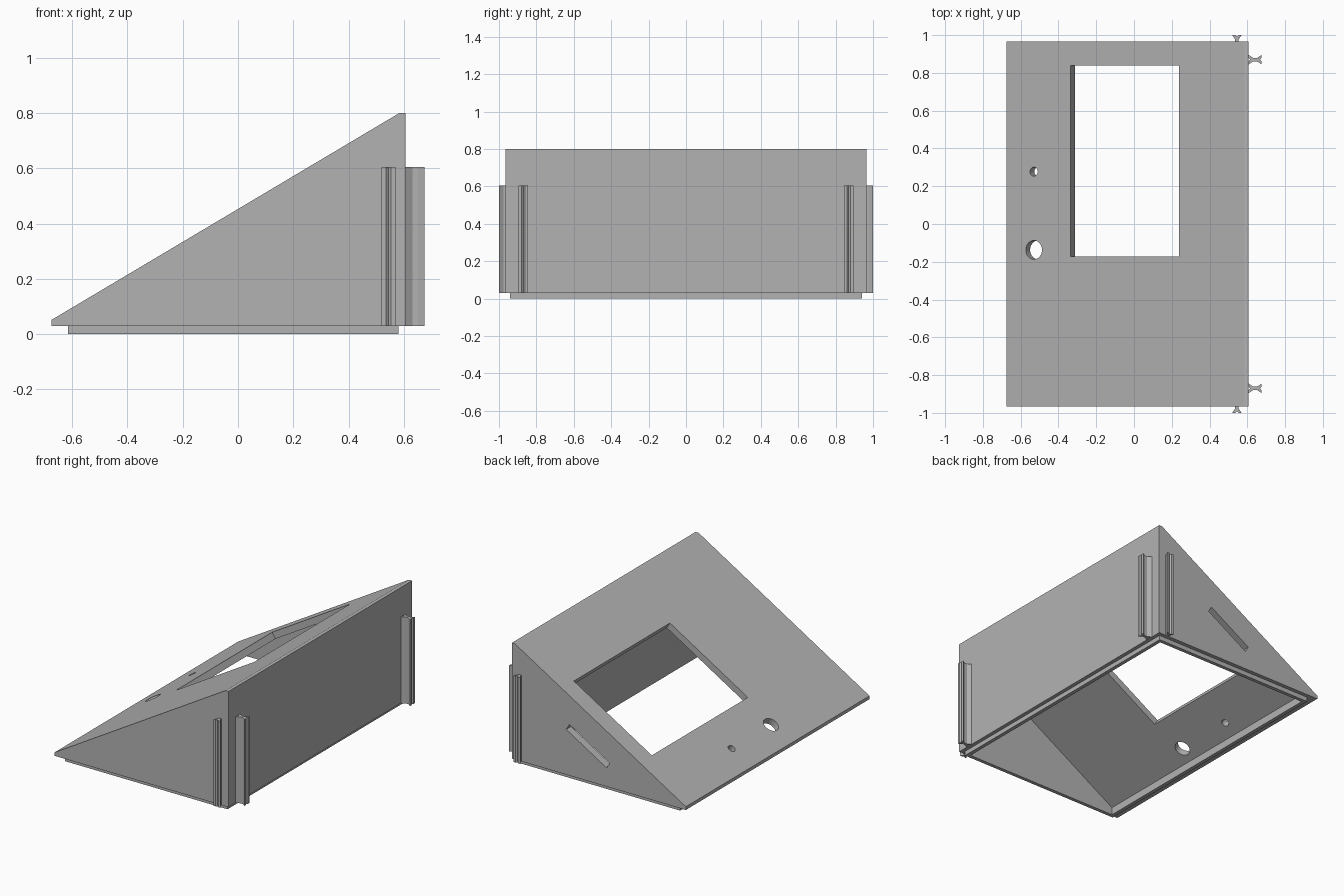
import bpy, bmesh, math
from mathutils import Matrix, Vector

cube = bpy.data.objects.get("Cube")
if cube:
    bpy.data.objects.remove(cube, do_unlink=True)

grey = bpy.data.materials.new("plain grey")
grey.use_nodes = True
colour = (0.45, 0.45, 0.45, 1)
grey.diffuse_color = colour
grey.node_tree.nodes["Principled BSDF"].inputs["Base Color"].default_value = colour

# Main dimensions
LEFT, RIGHT, HALF_Y = -0.675, 0.606, 0.966
BASE, TIP, TOP, RIDGE = 0.03, 0.052, 0.80, 0.583
WALL, SKIN = 0.05, 0.045
SLOPE = math.atan2(TOP - TIP, RIDGE - LEFT)


def slope_z(x):
    return TIP + (x - LEFT) * math.tan(SLOPE)


def new_object(name, bm):
    bmesh.ops.recalc_face_normals(bm, faces=bm.faces)
    mesh = bpy.data.meshes.new(name)
    bm.to_mesh(mesh)
    bm.free()
    mesh.materials.append(grey)
    obj = bpy.data.objects.new(name, mesh)
    bpy.context.collection.objects.link(obj)
    return obj


def prism(name, outline, start, depth):
    """Extrude a closed outline of 3D points along a vector."""
    bm = bmesh.new()
    face = bm.faces.new([bm.verts.new(Vector(p) + Vector(start)) for p in outline])
    side = bmesh.ops.extrude_face_region(bm, geom=[face])["geom"]
    verts = [v for v in side if isinstance(v, bmesh.types.BMVert)]
    bmesh.ops.translate(bm, verts=verts, vec=depth)
    return new_object(name, bm)


def side_prism(name, profile, half):
    return prism(name, [(x, 0, z) for x, z in profile], (0, -half, 0), (0, 2 * half, 0))


def tilted(x, y, z):
    return Matrix.Translation((x, y, z)) @ Matrix.Rotation(-SLOPE, 4, "Y")


def box(name, matrix, size):
    bm = bmesh.new()
    bmesh.ops.create_cube(bm, size=1, matrix=matrix @ Matrix.Diagonal((*size, 1)))
    return new_object(name, bm)


def cylinder(name, matrix, radius):
    bm = bmesh.new()
    bmesh.ops.create_cone(bm, cap_ends=True, segments=32, radius1=radius,
                          radius2=radius, depth=0.2, matrix=matrix)
    return new_object(name, bm)


def cut(target, cutter):
    cutter.hide_render = True
    mod = target.modifiers.new("cut", "BOOLEAN")
    mod.operation = "DIFFERENCE"
    mod.solver = "EXACT"
    mod.object = cutter
    bpy.context.view_layer.objects.active = target
    bpy.ops.object.modifier_apply(modifier=mod.name)


# Wedge housing and the stepped lip under it
housing = side_prism("housing", [(LEFT, BASE), (LEFT, TIP), (RIDGE, TOP),
                                 (RIGHT, TOP), (RIGHT, BASE)], HALF_Y)
lip = side_prism("base_lip", [(-0.615, 0), (-0.615, BASE), (0.581, BASE), (0.581, 0)], 0.94)

# Hollow inside, open at the bottom
drop = SKIN / math.cos(SLOPE)
x0, x1 = -0.59, RIGHT - WALL
cavity = side_prism("cavity_cutter", [(x0, -0.1), (x0, slope_z(x0) - drop),
                                      (x1, slope_z(x1) - drop), (x1, -0.1)], HALF_Y - WALL)
cutters = [cavity]
cut(lip, cavity)

# Window and round holes through the sloped panel, slot through the rear side
wx = -0.048
cutters.append(box("window_cutter", tilted(wx, 0.333, slope_z(wx)), (0.668, 1.01, 0.2)))
for name, y, radius in (("large_hole", -0.137, 0.05), ("small_hole", 0.277, 0.024)):
    cutters.append(cylinder(name + "_cutter", tilted(-0.53, y, slope_z(-0.53)), radius))
cutters.append(box("slot_cutter", tilted(0.045, HALF_Y, 0.262), (0.346, 0.2, 0.045)))
for cutter in cutters:
    cut(housing, cutter)
for cutter in cutters:
    bpy.data.objects.remove(cutter, do_unlink=True)

# Bow-tie connector rails: one quarter of the section mirrored four ways
quarter = [(0.026, 0), (0.034, 0.009), (0.034, 0.025), (0.010, 0.009)]
half = quarter + [(-u, w) for u, w in reversed(quarter)]
section = half + [(u, -w) for u, w in half[-2:0:-1]]


def rail(name, x, y, turned):
    outline = [(-w, u, 0) if turned else (u, w, 0) for u, w in section]
    prism(name, outline, (x, y, BASE), (0, 0, 0.575))


for sign, place in ((-1, "front"), (1, "rear")):
    rail(place + "_side_rail", 0.545, sign * HALF_Y, True)
    rail(place + "_back_wall_rail", 0.641, sign * 0.87, False)
